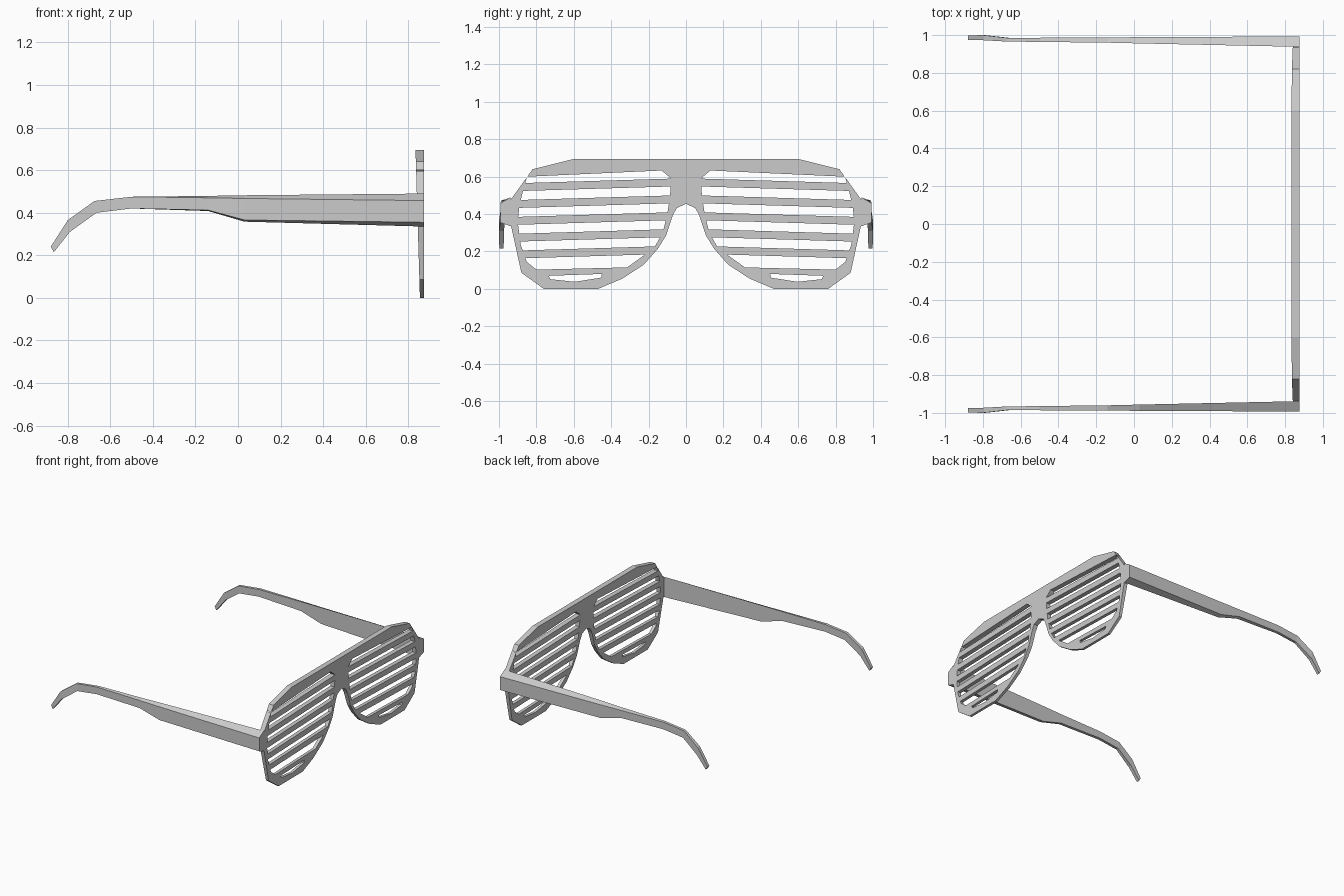
import bpy, bmesh
from mathutils import Vector

if "Cube" in bpy.data.objects:
    bpy.data.objects.remove(bpy.data.objects["Cube"])

FRONT_X = 0.875


def back_x(z):
    # the frame is thicker at the brow than at the bottom
    return 0.834 + 0.03 * (0.7 - z)


def finish(bm, name):
    bmesh.ops.recalc_face_normals(bm, faces=bm.faces)
    mesh = bpy.data.meshes.new(name)
    bm.to_mesh(mesh)
    bm.free()
    obj = bpy.data.objects.new(name, mesh)
    bpy.context.collection.objects.link(obj)
    return obj


def add_slab(bm, pts, front, back):
    # solid between two x surfaces from a (y, z) outline
    f = [bm.verts.new((front(z), y, z)) for y, z in pts]
    b = [bm.verts.new((back(z), y, z)) for y, z in pts]
    bm.faces.new(f)
    bm.faces.new(b[::-1])
    n = len(pts)
    for i in range(n):
        j = (i + 1) % n
        bm.faces.new((f[i], b[i], b[j], f[j]))


def clip(pts, z_mid, slope, keep_below):
    # keep the part of an outline on one side of a sloping slat edge
    def d(p):
        v = p[1] - (z_mid - slope * (p[0] - 0.5))
        return -v if keep_below else v
    out = []
    for p, q in zip(pts, pts[1:] + pts[:1]):
        a, b = d(p), d(q)
        if a >= 0:
            out.append(p)
        if (a > 0 > b) or (a < 0 < b):
            t = a / (a - b)
            out.append((p[0] + t * (q[0] - p[0]), p[1] + t * (q[1] - p[1])))
    return out


# front frame outline, half of it mirrored across y = 0
half = [(0.60, 0.695), (0.82, 0.64), (0.935, 0.48), (0.95, 0.475), (0.95, 0.345),
        (0.935, 0.335), (0.88, 0.086), (0.76, 0.0), (0.47, 0.0), (0.34, 0.055),
        (0.225, 0.13), (0.15, 0.215), (0.107, 0.285), (0.072, 0.39), (0.05, 0.432)]
outline = half + [(0, 0.455)] + [(-y, z) for y, z in reversed(half)]
bm = bmesh.new()
add_slab(bm, outline, lambda z: FRONT_X, back_x)
frame = finish(bm, "slatted_front_frame")

# lens opening split into slots by five sloping slats, plus the short bottom slot
opening = [(0.85, 0.60), (0.13, 0.633), (0.08, 0.59), (0.085, 0.50), (0.10, 0.40),
           (0.125, 0.30), (0.17, 0.22), (0.245, 0.165), (0.315, 0.115), (0.80, 0.103),
           (0.852, 0.145), (0.885, 0.24), (0.90, 0.36), (0.89, 0.45), (0.87, 0.53)]
slats = [0.556 - 0.09 * i for i in range(5)]
slots = []
for i in range(6):
    s = opening
    if i > 0:
        s = clip(s, slats[i - 1] - 0.021, 0.03, True)
    if i < 5:
        s = clip(s, slats[i] + 0.021, 0.03, False)
    slots.append(s)
slots.append([(0.735, 0.07), (0.45, 0.08), (0.455, 0.06), (0.595, 0.038), (0.725, 0.052)])

bm = bmesh.new()
for side in (1, -1):
    for s in slots:
        add_slab(bm, [(side * y, z) for y, z in s], lambda z: 1.0, lambda z: 0.7)
cutter = finish(bm, "slot_cutter")
cutter.hide_render = True
mod = frame.modifiers.new("slots", 'BOOLEAN')
mod.operation = 'DIFFERENCE'
mod.solver = 'EXACT'
mod.object = cutter
bpy.context.view_layer.objects.active = frame
bpy.ops.object.modifier_apply(modifier=mod.name)
bpy.data.objects.remove(cutter)

# temple arms: x top, z top inner/outer, x bottom, z bottom outer/inner, y inner/outer
stations = [
    (0.875, 0.490, 0.457, 0.875, 0.355, 0.335, 0.938, 0.993),
    (0.03, 0.482, 0.467, 0.03, 0.366, 0.358, 0.956, 0.989),
    (-0.14, 0.479, 0.470, -0.14, 0.412, 0.408, 0.960, 0.988),
    (-0.50, 0.475, 0.475, -0.50, 0.420, 0.420, 0.964, 0.986),
    (-0.675, 0.455, 0.455, -0.665, 0.40, 0.40, 0.966, 0.986),
    (-0.80, 0.365, 0.365, -0.79, 0.31, 0.31, 0.973, 1.0),
    (-0.88, 0.240, 0.240, -0.865, 0.215, 0.215, 0.975, 0.998)]
for side, name in ((1, "left_temple_arm"), (-1, "right_temple_arm")):
    bm = bmesh.new()
    rings = []
    for xt, ti, to, xb, bo, bi, yi, yo in stations:
        corners = ((xt, yi, ti), (xt, yo, to), (xb, yo, bo), (xb, yi, bi))
        rings.append([bm.verts.new(Vector((x, side * y, z))) for x, y, z in corners])
    for a, b in zip(rings, rings[1:]):
        for i in range(4):
            j = (i + 1) % 4
            bm.faces.new((a[i], a[j], b[j], b[i]))
    bm.faces.new(rings[0])
    bm.faces.new(rings[-1][::-1])
    finish(bm, name)
